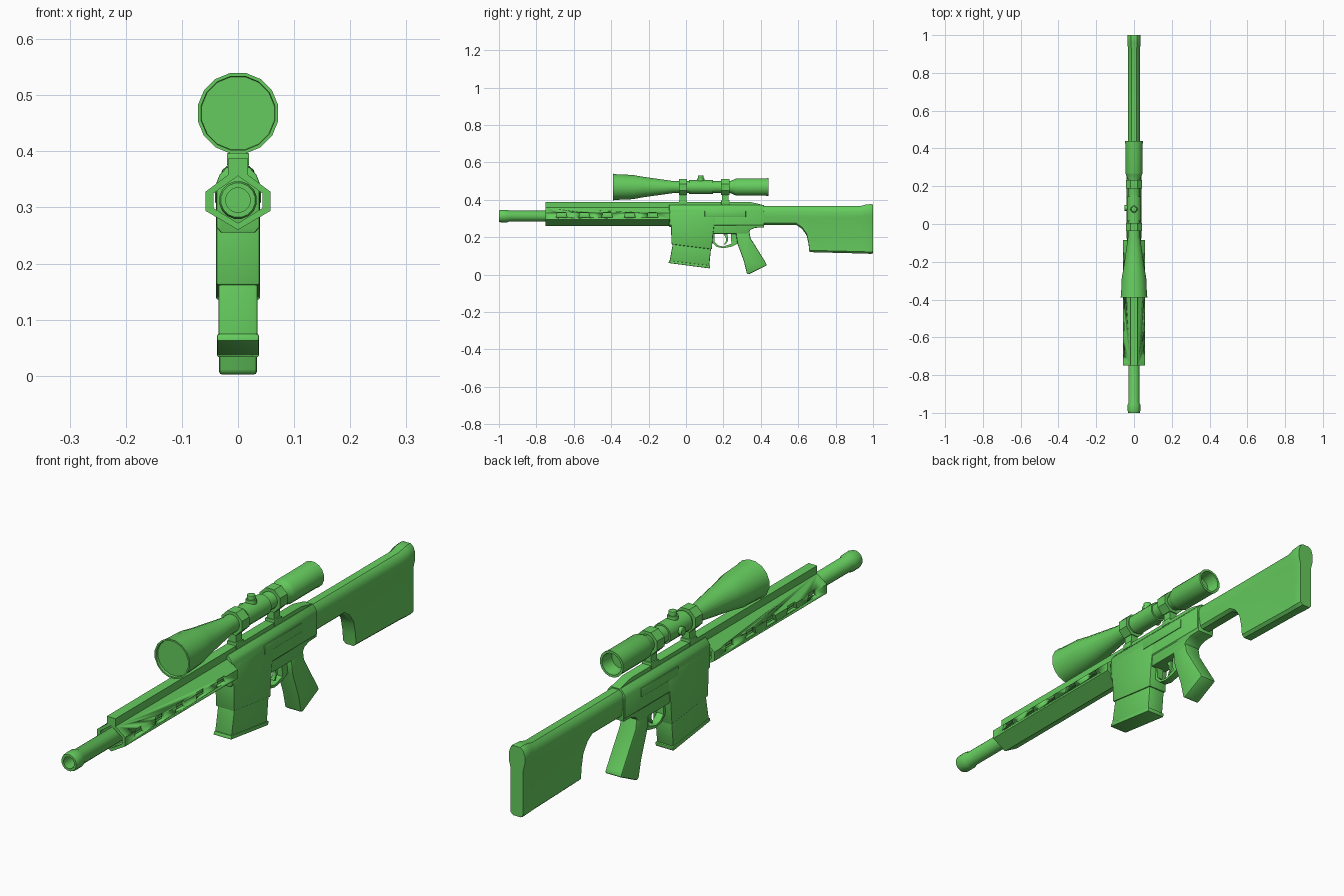
import bpy, bmesh, math
from mathutils import Vector

green = bpy.data.materials.new("green")
green.diffuse_color = (0.13, 0.60, 0.11, 1)


def finish(name, bm, bevel=0.0, angle=35):
    bmesh.ops.remove_doubles(bm, verts=bm.verts, dist=1e-5)
    bmesh.ops.recalc_face_normals(bm, faces=bm.faces)
    me = bpy.data.meshes.new(name)
    bm.to_mesh(me)
    bm.free()
    me.materials.append(green)
    ob = bpy.data.objects.new(name, me)
    bpy.context.collection.objects.link(ob)
    bpy.ops.object.select_all(action='DESELECT')
    ob.select_set(True)
    bpy.context.view_layer.objects.active = ob
    if bevel:
        m = ob.modifiers.new("bevel", 'BEVEL')
        m.width, m.segments, m.limit_method = bevel, 2, 'ANGLE'
        m.angle_limit = math.radians(50)
        bpy.ops.object.modifier_apply(modifier=m.name)
    bpy.ops.object.shade_smooth_by_angle(angle=math.radians(angle))
    return ob


def loft(name, rings, bevel=0.0, angle=35):
    """Skin a list of equal-length closed rings and cap both ends."""
    bm = bmesh.new()
    vs = [[bm.verts.new(p) for p in r] for r in rings]
    n = len(vs[0])
    for a, b in zip(vs, vs[1:]):
        for i in range(n):
            j = (i + 1) % n
            bm.faces.new((a[i], a[j], b[j], b[i]))
    bm.faces.new(vs[0])
    bm.faces.new(vs[-1])
    return finish(name, bm, bevel, angle)


def side_prism(name, yz, x0, x1, bevel=0.0):
    return loft(name, [[(x, y, z) for y, z in yz] for x in (x0, x1)], bevel)


def mirrored(half):
    """Close a right-hand (x, z) half outline across x = 0."""
    return half + [(-x, z) for x, z in reversed(half) if x > 0]


def long_prism(name, half, y0, y1, bevel=0.0):
    return loft(name, [[(x, y, z) for x, z in mirrored(half)] for y in (y0, y1)], bevel)


def lathe(name, prof, zc, segs=16, angle=35):
    """Revolve (y, r) points around a line along y at height zc."""
    bm = bmesh.new()
    rings = []
    for y, r in prof:
        ring = []
        for i in range(segs):
            t = math.tau * (i + 0.5) / segs
            ring.append(bm.verts.new((r * math.cos(t), y, zc + r * math.sin(t))))
        rings.append(ring)
    for a, b in zip(rings, rings[1:]):
        for i in range(segs):
            j = (i + 1) % segs
            bm.faces.new((a[i], a[j], b[j], b[i]))
    return finish(name, bm, 0, angle)


def knob(name, p0, p1, r):
    p0, p1 = Vector(p0), Vector(p1)
    d = p1 - p0
    bm = bmesh.new()
    bmesh.ops.create_cone(bm, cap_ends=True, segments=12, radius1=r, radius2=r, depth=d.length)
    rot = d.to_track_quat('Z', 'Y').to_matrix()
    bmesh.ops.rotate(bm, verts=bm.verts, cent=(0, 0, 0), matrix=rot)
    bmesh.ops.translate(bm, verts=bm.verts, vec=(p0 + p1) / 2)
    return finish(name, bm, 0.002)


def cut(ob, cutter):
    m = ob.modifiers.new("cut", 'BOOLEAN')
    m.operation, m.object, m.solver = 'DIFFERENCE', cutter, 'EXACT'
    bpy.context.view_layer.objects.active = ob
    bpy.ops.object.modifier_apply(modifier=m.name)
    bpy.data.objects.remove(cutter)


# Barrel with flared muzzle and open bore
lathe("barrel", [(-0.88, 0), (-0.88, 0.022), (-1.0, 0.022), (-1.0, 0.031), (-0.99, 0.034),
                 (-0.955, 0.034), (-0.945, 0.029), (-0.08, 0.029), (-0.08, 0)], 0.313)

# Hollow handguard with top rail and side vents
guard = long_prism("handguard", [(0, 0.26), (0.058, 0.294), (0.058, 0.328), (0.018, 0.358),
                                 (0.018, 0.387)], -0.75, -0.085)
cut(guard, long_prism("bore_cutter", [(0, 0.272), (0.044, 0.299), (0.044, 0.325), (0, 0.356)], -0.9, 0.1))
for i in range(5):
    y = -0.665 + i * 0.1215
    for s in (-1, 1):
        cut(guard, side_prism("vent_cutter", [(y - 0.03, 0.306), (y + 0.03, 0.306), (y + 0.022, 0.331),
                                              (y - 0.022, 0.331)], s * 0.038, s * 0.08))

# Receiver body, top rail and side panels
long_prism("upper_receiver", [(0.03, 0.255), (0.038, 0.265), (0.038, 0.345), (0.033, 0.358),
                              (0.02, 0.372)], -0.09, 0.415, 0.002)
side_prism("receiver_rail", [(-0.087, 0.36), (-0.087, 0.387), (0.35, 0.387), (0.417, 0.371),
                             (0.417, 0.36)], -0.018, 0.018)
side_prism("lower_receiver", [(0.12, 0.30), (0.12, 0.218), (0.33, 0.218), (0.345, 0.24), (0.37, 0.25),
                              (0.418, 0.252), (0.418, 0.34)], -0.035, 0.035, 0.004)
side_prism("magazine_well", [(-0.08, 0.33), (-0.08, 0.24), (-0.077, 0.162), (0.138, 0.135),
                             (0.145, 0.22), (0.16, 0.33)], -0.039, 0.039, 0.004)
for s, side in ((-1, "left"), (1, "right")):
    side_prism("side_panel_" + side, [(0.1, 0.308), (0.32, 0.308), (0.32, 0.342), (0.1, 0.342)],
               s * 0.03, s * 0.041, 0.002)

# Magazine and floor plate
side_prism("magazine", [(-0.07, 0.19), (-0.073, 0.15), (-0.088, 0.072), (0.124, 0.045), (0.137, 0.17)],
           -0.035, 0.035, 0.005)
side_prism("magazine_floor", [(-0.09, 0.075), (-0.094, 0.062), (0.127, 0.033), (0.13, 0.048)],
           -0.037, 0.037, 0.003)

# Trigger guard band and trigger
outer = [(0.14, 0.225), (0.143, 0.17), (0.165, 0.148), (0.2, 0.141), (0.245, 0.15), (0.285, 0.17)]
inner = [(0.285, 0.182), (0.244, 0.165), (0.2, 0.15), (0.172, 0.156), (0.153, 0.175), (0.151, 0.225)]
side_prism("trigger_guard", outer + inner, -0.014, 0.014)
side_prism("guard_rear", [(0.24, 0.225), (0.243, 0.155), (0.285, 0.168), (0.29, 0.225)], -0.014, 0.014)
side_prism("trigger", [(0.195, 0.225), (0.212, 0.2), (0.214, 0.18), (0.204, 0.162), (0.21, 0.16),
                       (0.224, 0.18), (0.224, 0.2), (0.22, 0.225)], -0.007, 0.007)

# Pistol grip
side_prism("grip", [(0.265, 0.235), (0.275, 0.165), (0.31, 0.07), (0.325, 0.006), (0.335, 0.001),
                    (0.433, 0.05), (0.425, 0.066), (0.345, 0.195), (0.338, 0.235)], -0.034, 0.034, 0.011)


# Stock: sections along y as (y, top, bottom, bulb half width, lower half width)
def stock_ring(y, t, b, w, wl):
    half = [(0.6 * wl, b), (wl, b + 0.01), (wl, t - 0.086), (w, t - 0.058), (w, t - 0.03),
            (0.8 * w, t - 0.01), (0.45 * w, t)]
    return [(x, y, z) for x, z in mirrored(half)]


sections = [(0.41, 0.367, 0.265, 0.032, 0.027), (0.59, 0.366, 0.265, 0.032, 0.027),
            (0.62, 0.366, 0.245, 0.032, 0.027), (0.645, 0.366, 0.21, 0.032, 0.027),
            (0.655, 0.366, 0.165, 0.032, 0.027), (0.66, 0.366, 0.12, 0.032, 0.027),
            (0.93, 0.366, 0.113, 0.032, 0.026), (0.96, 0.374, 0.112, 0.035, 0.028),
            (0.99, 0.377, 0.111, 0.035, 0.028), (1.0, 0.374, 0.113, 0.033, 0.026)]
loft("stock", [stock_ring(*s) for s in sections])

# Scope body: recessed lens, bell, tube, turret block, hollow eyepiece
ZS = 0.468
lathe("scope", [(-0.38, 0), (-0.38, 0.066), (-0.39, 0.067), (-0.39, 0.073), (-0.375, 0.07),
                (-0.285, 0.066), (-0.23, 0.056), (-0.07, 0.033), (0.015, 0.032), (0.015, 0.038),
                (0.145, 0.038), (0.145, 0.032), (0.235, 0.032), (0.262, 0.044), (0.27, 0.047),
                (0.425, 0.047), (0.44, 0.049), (0.44, 0.04), (0.39, 0.034), (0.39, 0)], ZS)
knob("top_turret_base", (0, 0.078, 0.49), (0, 0.078, 0.515), 0.02)
knob("top_turret", (0, 0.078, 0.51), (0, 0.078, 0.531), 0.015)
knob("side_turret", (-0.03, 0.085, ZS), (-0.051, 0.085, ZS), 0.015)

# Scope mounts: faceted ring, post and clamp foot
for y, end in ((-0.016, "front"), (0.21, "rear")):
    lathe("mount_ring_" + end, [(y - 0.022, 0.03), (y - 0.022, 0.046), (y + 0.022, 0.046),
                                (y + 0.022, 0.03)], ZS, 8, 20)
    side_prism("mount_post_" + end, [(y - 0.018, 0.38), (y + 0.018, 0.38), (y + 0.018, 0.44),
                                     (y - 0.018, 0.44)], -0.015, 0.015)
    side_prism("mount_foot_" + end, [(y - 0.022, 0.375), (y + 0.022, 0.375), (y + 0.022, 0.397),
                                     (y - 0.022, 0.397)], -0.02, 0.02, 0.002)
